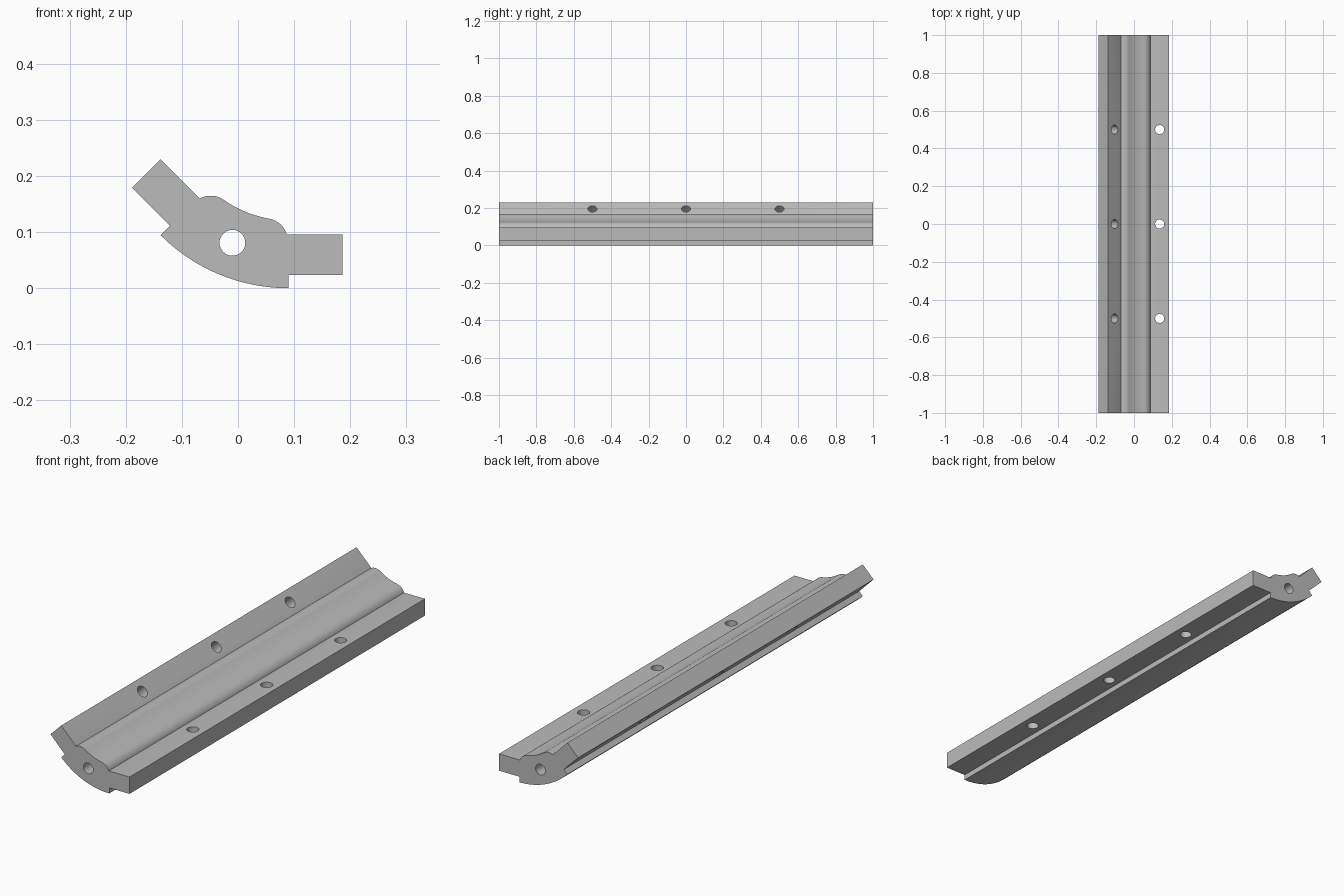
import bpy, bmesh
from math import sin, cos, radians
from mathutils import Vector, Matrix

cube = bpy.data.objects.get("Cube")
if cube:
    bpy.data.objects.remove(cube)

grey = bpy.data.materials.new("plain grey")
grey.use_nodes = True
colour = (0.5, 0.5, 0.5, 1)
grey.diffuse_color = colour
grey.node_tree.nodes["Principled BSDF"].inputs["Base Color"].default_value = colour

# The section is symmetric about an axis through the bore, 67.5 degrees from x
BORE = Vector((-0.01, 0.081))
AXIS = Vector((cos(radians(67.5)), sin(radians(67.5))))
CENTRE = BORE + AXIS * 0.261
FLANGE_HOLE = Vector((0.136, 0.06))


def mirrored(p):
    d = p - BORE
    return BORE + 2 * d.dot(AXIS) * AXIS - d


def arc(centre, radius, start, end, steps):
    angles = [radians(start + (end - start) * i / steps) for i in range(steps + 1)]
    return [centre + radius * Vector((cos(a), sin(a))) for a in angles]


def make_object(name, bm):
    mesh = bpy.data.meshes.new(name)
    bmesh.ops.recalc_face_normals(bm, faces=bm.faces)
    bm.to_mesh(mesh)
    bm.free()
    mesh.materials.append(grey)
    obj = bpy.data.objects.new(name, mesh)
    bpy.context.collection.objects.link(obj)
    return obj


# Half section: curved underside, flange, rounded lip, shallow channel
lip_centre = CENTRE + 0.242 * Vector((cos(radians(260)), sin(radians(260))))
half = arc(CENTRE, 0.322, 247.5, 270, 12)
half += [Vector(p) for p in ((0.09, 0.024), (0.186, 0.024), (0.186, 0.096), (0.088, 0.096))]
half += arc(lip_centre, 0.041, 17, 80, 10)
half += arc(CENTRE, 0.201, 260, 247.5, 6)
section = half + [mirrored(p) for p in reversed(half[1:-1])]

# Rail body
bm = bmesh.new()
end_face = bm.faces.new([bm.verts.new((p.x, -1, p.y)) for p in section])
extruded = bmesh.ops.extrude_face_region(bm, geom=[end_face])["geom"]
bmesh.ops.translate(bm, vec=(0, 2, 0),
                    verts=[v for v in extruded if isinstance(v, bmesh.types.BMVert)])
rail = make_object("rail", bm)

# Drills for the long bore and the three screw holes in each flange
drills = bmesh.new()


def drill(centre, y, direction, radius, length):
    turn = Vector((0, 0, 1)).rotation_difference(Vector(direction)).to_matrix().to_4x4()
    bmesh.ops.create_cone(drills, cap_ends=True, segments=32, radius1=radius,
                          radius2=radius, depth=length,
                          matrix=Matrix.Translation((centre.x, y, centre.y)) @ turn)


drill(BORE, 0, (0, 1, 0), 0.023, 2.2)
for y in (-0.5, 0, 0.5):
    drill(FLANGE_HOLE, y, (0, 0, 1), 0.024, 0.2)
    drill(mirrored(FLANGE_HOLE), y, (1, 0, 1), 0.024, 0.2)
cutter = make_object("hole_cutter", drills)
cutter.hide_render = True

# Cut the holes and shade the curved faces smoothly
bpy.ops.object.select_all(action="DESELECT")
rail.select_set(True)
bpy.context.view_layer.objects.active = rail
cut = rail.modifiers.new("holes", "BOOLEAN")
cut.operation = "DIFFERENCE"
cut.solver = "EXACT"
cut.object = cutter
bpy.ops.object.modifier_apply(modifier=cut.name)
bpy.data.objects.remove(cutter)
bpy.ops.object.shade_smooth_by_angle(angle=radians(30))
